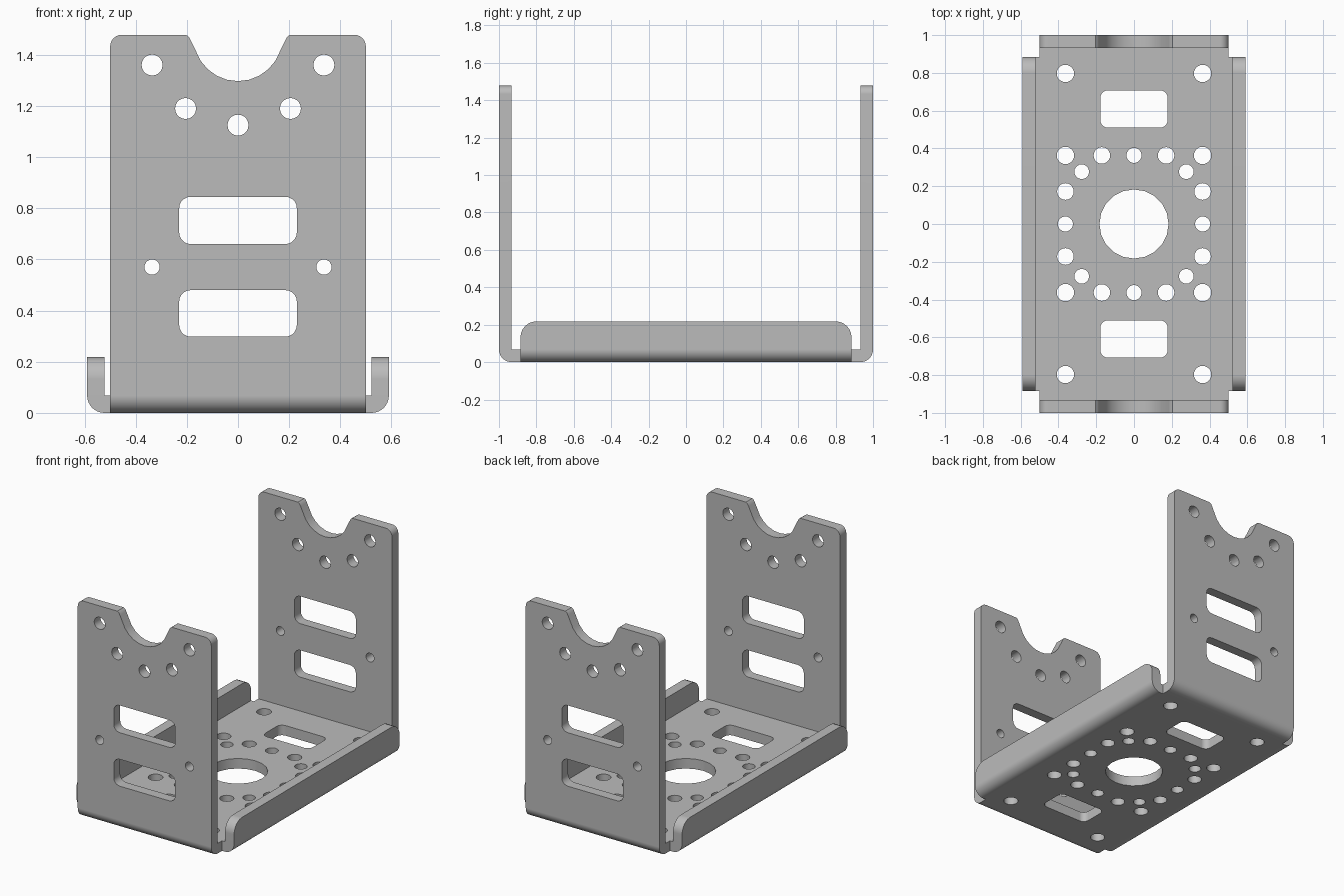
import bpy, bmesh, math

if "Cube" in bpy.data.objects:
    bpy.data.objects.remove(bpy.data.objects["Cube"])

T = 0.068                        # sheet thickness
WALL_TOP, FLANGE_TOP = 1.478, 0.218
HALF_W, HALF_L = 0.5, 1.0        # end walls
FLANGE_X, FLANGE_Y = 0.59, 0.885 # side flanges


def prism(bm, pts, axis, lo, hi):
    """Extrude a 2D outline along an axis: x takes (y,z), y takes (x,z), z takes (x,y)."""
    def place(p, d):
        return {'x': (d, p[0], p[1]), 'y': (p[0], d, p[1]), 'z': (p[0], p[1], d)}[axis]
    a = [bm.verts.new(place(p, lo)) for p in pts]
    b = [bm.verts.new(place(p, hi)) for p in pts]
    bm.faces.new(a)
    bm.faces.new(b)
    n = len(pts)
    for i in range(n):
        j = (i + 1) % n
        bm.faces.new((a[i], a[j], b[j], b[i]))


def arc(cx, cy, r, a0, a1, n):
    return [(cx + r * math.cos(math.radians(a0 + (a1 - a0) * i / n)),
             cy + r * math.sin(math.radians(a0 + (a1 - a0) * i / n))) for i in range(n + 1)]


def circle(cx, cy, r, n=20):
    return arc(cx, cy, r, 0, 360, n)[:-1]


def slot(x0, x1, y0, y1, r):
    return (arc(x1 - r, y1 - r, r, 0, 90, 5) + arc(x0 + r, y1 - r, r, 90, 180, 5)
            + arc(x0 + r, y0 + r, r, 180, 270, 5) + arc(x1 - r, y0 + r, r, 270, 360, 5))


def channel(half, top):
    """U profile with rounded outer bends and sharp inner corners."""
    i = half - T
    return ([(half, top), (i, top), (i, T), (-i, T), (-i, top), (-half, top)]
            + arc(-i, T, T, 180, 270, 8) + arc(i, T, T, 270, 360, 8))


def round_corners(bm, side, half, top, r):
    """Round the upright ends of a channel at its top."""
    edges = [e for e in bm.edges
             if all(abs(abs(v.co[side]) - half) < 1e-5 and abs(v.co.z - top) < 1e-5 for v in e.verts)
             and abs(e.verts[0].co[side] - e.verts[1].co[side]) < 1e-5]
    bmesh.ops.bevel(bm, geom=edges, offset=r, segments=6, profile=0.5, affect='EDGES')


def finish(bm, name):
    bmesh.ops.recalc_face_normals(bm, faces=bm.faces[:])
    me = bpy.data.meshes.new(name)
    bm.to_mesh(me)
    bm.free()
    ob = bpy.data.objects.new(name, me)
    bpy.context.collection.objects.link(ob)
    return ob


# End walls and base
bm = bmesh.new()
prism(bm, channel(HALF_L, WALL_TOP), 'x', -HALF_W, HALF_W)
round_corners(bm, 0, HALF_W, WALL_TOP, 0.045)
bracket = finish(bm, "bracket")

# Side flanges
bm = bmesh.new()
prism(bm, channel(FLANGE_X, FLANGE_TOP), 'y', -FLANGE_Y, FLANGE_Y)
round_corners(bm, 1, FLANGE_Y, FLANGE_TOP, 0.085)
flanges = finish(bm, "side_flanges")

# Cutters for all openings
bm = bmesh.new()
wall_holes = [(0, 1.125, 0.041)]
for s in (-1, 1):
    wall_holes += [(s * 0.336, 1.36, 0.041), (s * 0.205, 1.19, 0.041), (s * 0.336, 0.57, 0.03)]
for x, z, r in wall_holes:
    prism(bm, circle(x, z, r), 'y', -1.2, 1.2)
for z0, z1 in ((0.298, 0.48), (0.66, 0.845)):
    prism(bm, slot(-0.23, 0.23, z0, z1, 0.045), 'y', -1.2, 1.2)

# Rounded notch in the wall tops
right = [(0.184, 1.455), (0.192, 1.47), (0.203, WALL_TOP), (0.203, 1.6)]
notch = arc(0, 1.471, 0.174, 213, 327, 8) + right + [(-x, z) for x, z in reversed(right)]
prism(bm, notch, 'y', -1.2, 1.2)

# Base holes and slots
base_holes = {(0, 0, 0.183)}
for sx in (-1, 1):
    base_holes |= {(sx * 0.363, 0, 0.04), (0, sx * 0.363, 0.04)}
    for sy in (-1, 1):
        for x, y, r in ((0.363, 0.797, 0.046), (0.363, 0.363, 0.046), (0.17, 0.363, 0.044),
                        (0.363, 0.172, 0.044), (0.277, 0.277, 0.039)):
            base_holes.add((sx * x, sy * y, r))
for x, y, r in sorted(base_holes):
    prism(bm, circle(x, y, r), 'z', -0.1, 0.15)
for y0, y1 in ((0.51, 0.708), (-0.708, -0.51)):
    prism(bm, slot(-0.178, 0.178, y0, y1, 0.04), 'z', -0.1, 0.15)
cutters = finish(bm, "opening_cutters")

# Join the sheet and cut the openings
bpy.context.view_layer.objects.active = bracket
for other, op in ((flanges, 'UNION'), (cutters, 'DIFFERENCE')):
    mod = bracket.modifiers.new(op.lower(), 'BOOLEAN')
    mod.operation, mod.object, mod.solver = op, other, 'EXACT'
    bpy.ops.object.modifier_apply(modifier=mod.name)
    bpy.data.objects.remove(other)

# Grey metal, smooth bends
mat = bpy.data.materials.new("grey metal")
mat.diffuse_color = (0.5, 0.5, 0.5, 1)
mat.use_nodes = True
mat.node_tree.nodes["Principled BSDF"].inputs["Base Color"].default_value = mat.diffuse_color
bracket.data.materials.clear()
bracket.data.materials.append(mat)
bpy.ops.object.select_all(action='DESELECT')
bracket.select_set(True)
bpy.ops.object.shade_smooth_by_angle(angle=math.radians(30))
weighted = bracket.modifiers.new("flat_face_normals", 'WEIGHTED_NORMAL')
weighted.keep_sharp = True
